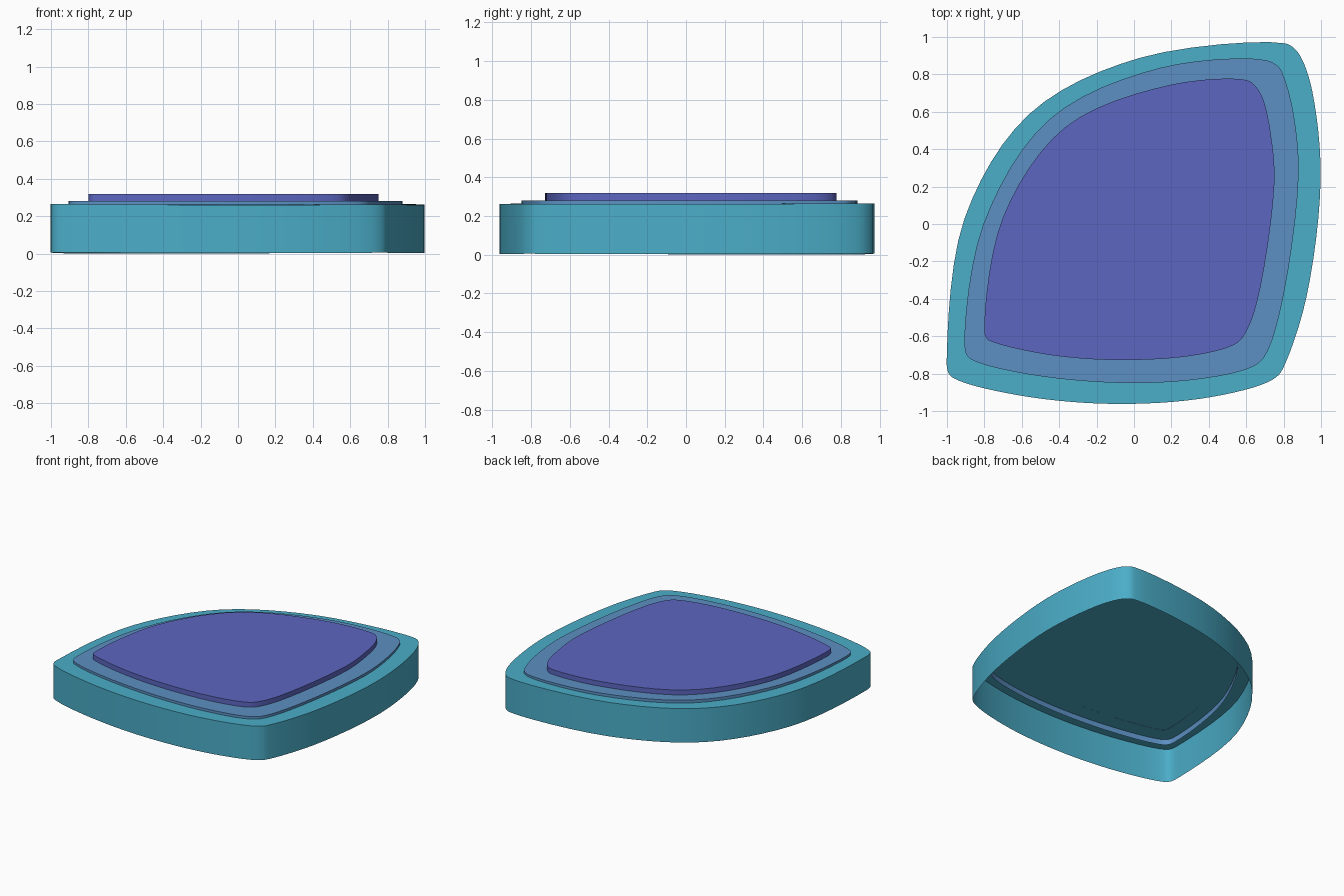
import bpy, bmesh, math
from mathutils import Vector

if "Cube" in bpy.data.objects:
    bpy.data.objects.remove(bpy.data.objects["Cube"])


def smooth_loop(points, steps=6):
    """Closed centripetal Catmull-Rom curve through the points."""
    pts = [Vector(p) for p in points]
    n, out = len(pts), []
    for i in range(n):
        p = [pts[(i + k - 1) % n] for k in range(4)]
        t = [0.0]
        for k in range(3):
            t.append(t[-1] + math.sqrt((p[k + 1] - p[k]).length))
        for s in range(steps):
            u = t[1] + (t[2] - t[1]) * s / steps
            a = [p[k].lerp(p[k + 1], (u - t[k]) / (t[k + 1] - t[k])) for k in range(3)]
            b = [a[k].lerp(a[k + 1], (u - t[k]) / (t[k + 2] - t[k])) for k in range(2)]
            out.append(b[0].lerp(b[1], (u - t[1]) / (t[2] - t[1])))
    return out


def open_tray(name, points, z0, z1, color, lift=0.0):
    """Thin wall with a cap on top and an open underside; lift raises the corners."""
    bm = bmesh.new()
    rings = ([], [])
    for p in smooth_loop(points):
        dz = lift * max(0.0, (p.length - 0.8) / 0.45)
        for ring, z in zip(rings, (z0, z1)):
            ring.append(bm.verts.new((p.x, p.y, z + dz)))
    low, top = rings
    n = len(low)
    for i in range(n):
        j = (i + 1) % n
        bm.faces.new((low[i], low[j], top[j], top[i]))
    bm.faces.new(top)
    bmesh.ops.recalc_face_normals(bm, faces=bm.faces)
    cap = max(bm.faces, key=lambda f: len(f.verts))
    cap.normal_update()
    if cap.normal.z < 0:
        bmesh.ops.reverse_faces(bm, faces=bm.faces)
    mesh = bpy.data.meshes.new(name)
    bm.to_mesh(mesh)
    bm.free()
    mat = bpy.data.materials.new(name + "_color")
    mat.diffuse_color = (*color, 1)
    mat.use_nodes = True
    mat.node_tree.nodes["Principled BSDF"].inputs["Base Color"].default_value = mat.diffuse_color
    mesh.materials.append(mat)
    obj = bpy.data.objects.new(name, mesh)
    bpy.context.collection.objects.link(obj)
    bpy.ops.object.select_all(action='DESELECT')
    obj.select_set(True)
    bpy.context.view_layer.objects.active = obj
    bpy.ops.object.shade_smooth_by_angle(angle=math.radians(40))


# Outlines, clockwise from the back right corner
base = [(.805, .966), (.86, .936), (.90, .877), (.953, .71), (.998, .25),
        (.92, -.40), (.80, -.765), (.767, -.813), (.68, -.86), (.35, -.935),
        (-.1, -.962), (-.56, -.925), (-.93, -.84), (-.99, -.80), (-1, -.68),
        (-.906, .03), (-.56, .588), (.03, .888)]
step = [(.698, .877), (.773, .84), (.80, .79), (.848, .615), (.88, .26),
        (.778, -.48), (.692, -.717), (.618, -.77), (.35, -.829), (-.05, -.85),
        (-.505, -.813), (-.826, -.743), (-.89, -.706), (-.906, -.64),
        (-.805, 0), (-.452, .56), (.136, .834)]
panel = [(.60, .77), (.644, .743), (.69, .668), (.735, .455), (.75, .21),
         (.655, -.428), (.585, -.6), (.532, -.647), (.297, -.706), (-.104, -.727),
         (-.45, -.70), (-.74, -.636), (-.79, -.61), (-.80, -.535),
         (-.70, .037), (-.366, .519), (.19, .743)]

# Stacked open trays: deep base, thin step, raised top panel
open_tray("base_shell", base, 0.0, 0.258, (.07, .42, .58), lift=0.007)
open_tray("middle_step", step, 0.222, 0.281, (.107, .279, .546))
open_tray("top_panel", panel, 0.262, 0.318, (.107, .133, .527))
